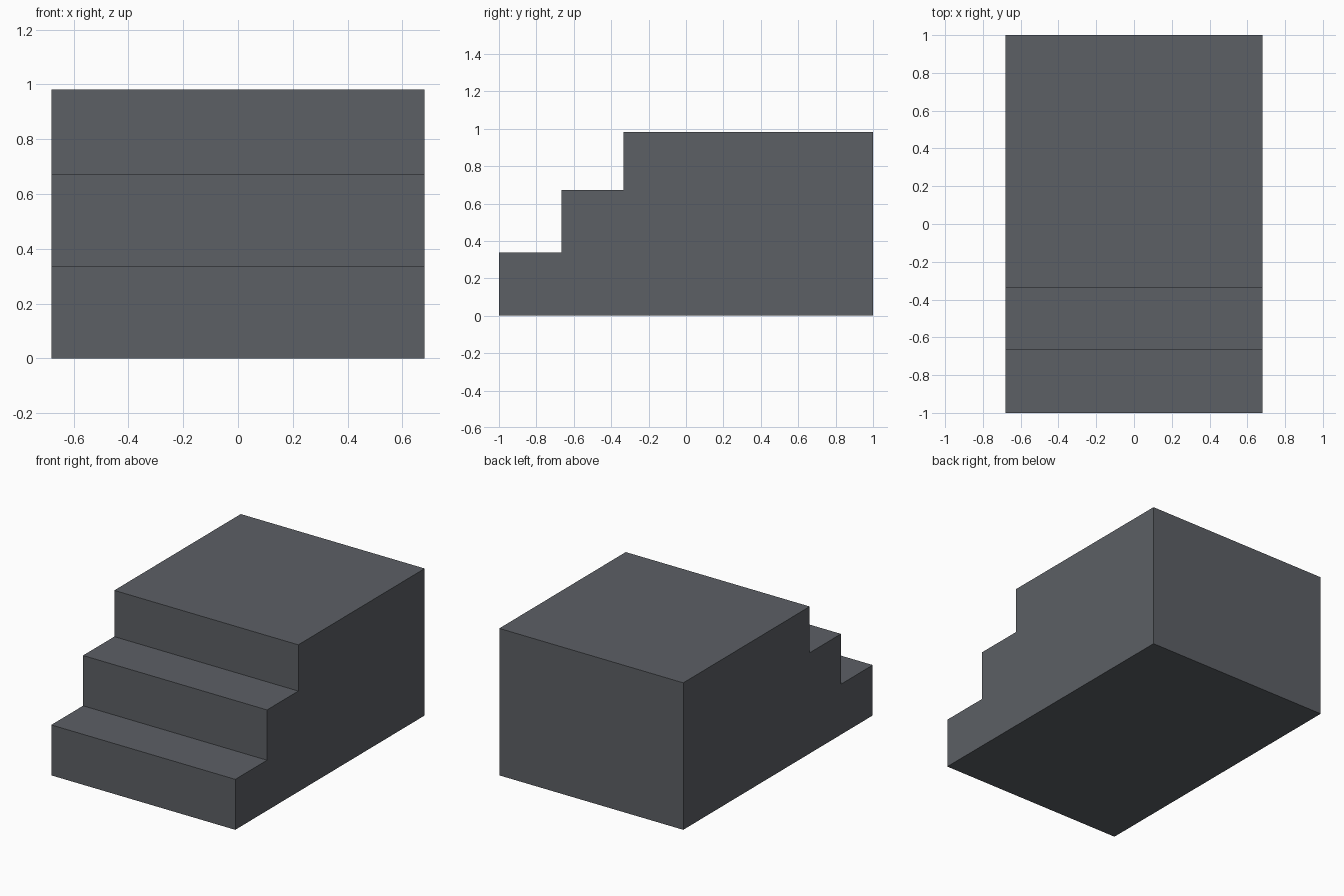
import bpy, bmesh

if "Cube" in bpy.data.objects:
    bpy.data.objects.remove(bpy.data.objects["Cube"])

# Stair side profile (y, z), extruded across the width
HALF_WIDTH = 0.68
PROFILE = [(-1, 0), (1, 0), (1, 0.982), (-0.335, 0.982), (-0.335, 0.673),
           (-0.665, 0.673), (-0.665, 0.337), (-1, 0.337)]

stone = bpy.data.materials.new("dark_grey_stone")
stone.diffuse_color = (0.107, 0.115, 0.130, 1)
stone.use_nodes = True
stone.node_tree.nodes["Principled BSDF"].inputs["Base Color"].default_value = stone.diffuse_color

bm = bmesh.new()
side = bm.faces.new([bm.verts.new((-HALF_WIDTH, y, z)) for y, z in PROFILE])
ext = bmesh.ops.extrude_face_region(bm, geom=[side])
moved = [v for v in ext["geom"] if isinstance(v, bmesh.types.BMVert)]
bmesh.ops.translate(bm, verts=moved, vec=(2 * HALF_WIDTH, 0, 0))
bmesh.ops.recalc_face_normals(bm, faces=bm.faces)

# Solid three-step block with a landing on top
mesh = bpy.data.meshes.new("step_block")
bm.to_mesh(mesh)
bm.free()
mesh.materials.append(stone)
block = bpy.data.objects.new("step_block", mesh)
bpy.context.collection.objects.link(block)
